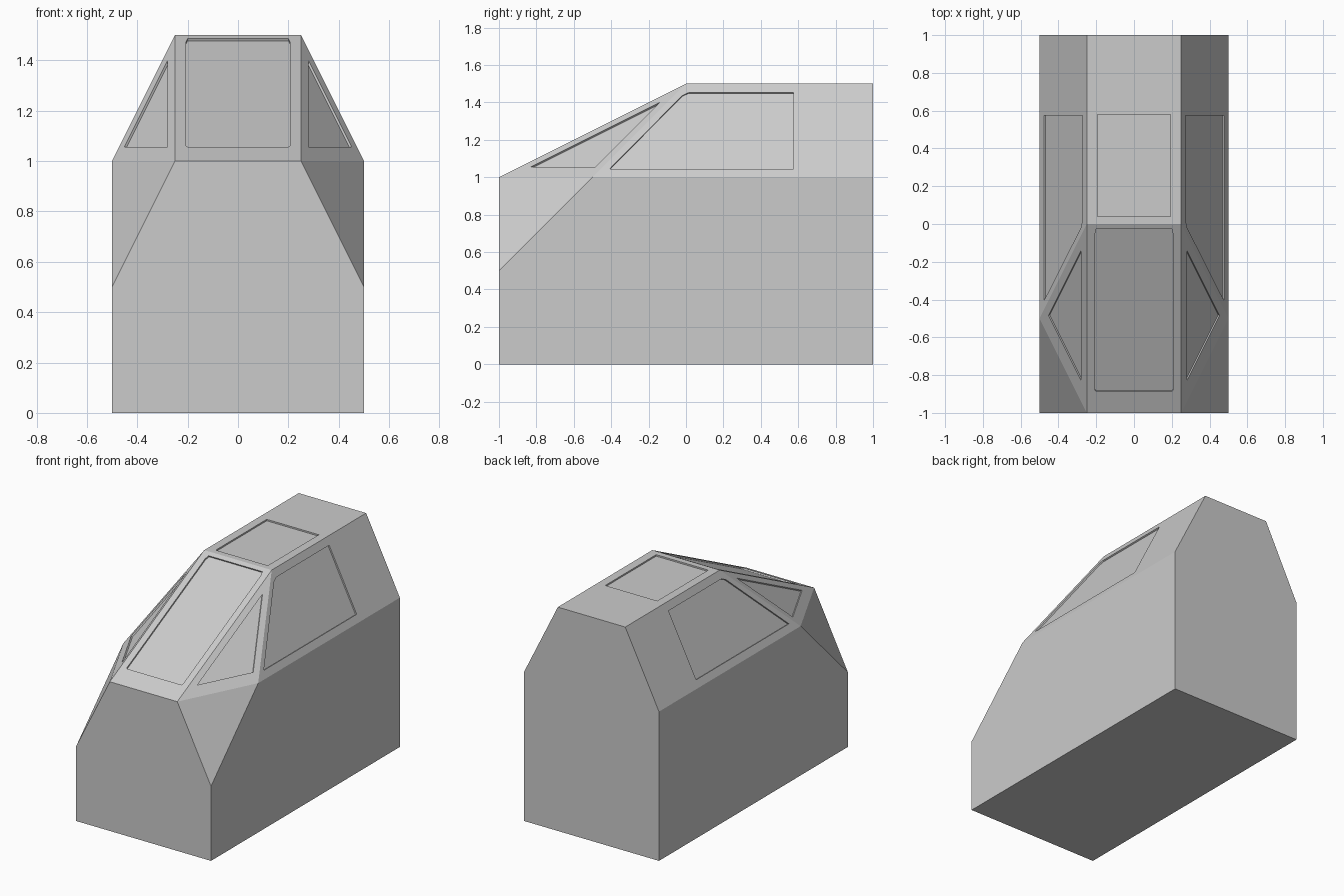
import bpy, bmesh
from mathutils import Vector

if "Cube" in bpy.data.objects:
    bpy.data.objects.remove(bpy.data.objects["Cube"])

DEPTH = 0.01  # recess of the window panes


def new_object(name, bm):
    bmesh.ops.recalc_face_normals(bm, faces=bm.faces)
    mesh = bpy.data.meshes.new(name)
    bm.to_mesh(mesh)
    bm.free()
    obj = bpy.data.objects.new(name, mesh)
    bpy.context.collection.objects.link(obj)
    return obj


# Body: convex hull of the half outline mirrored in x
half = [(.5, -1, 0), (.5, 1, 0), (.5, 1, 1), (.25, 1, 1.5), (.25, 0, 1.5),
        (.25, -1, 1), (.5, -1, .5), (.5, -.5, 1)]
bm = bmesh.new()
for s in (1, -1):
    for x, y, z in half:
        bm.verts.new((s * x, y, z))
bmesh.ops.convex_hull(bm, input=bm.verts)
bmesh.ops.dissolve_limit(bm, angle_limit=0.01, verts=bm.verts, edges=bm.edges)
body = new_object("cabin_body", bm)


def add_window(bm, outline, normal):
    """Prism that straddles the surface and digs DEPTH into it."""
    n = Vector(normal).normalized()
    rings = [[bm.verts.new(Vector(p) + n * d) for p in outline]
             for d in (0.03, -DEPTH)]
    for r in rings:
        bm.faces.new(r)
    for i in range(len(outline)):
        j = (i + 1) % len(outline)
        bm.faces.new((rings[0][i], rings[0][j], rings[1][j], rings[1][i]))


bm = bmesh.new()

# Windscreen, with clipped corners, on the slope z = 1 + (y + 1) / 2
right = [(.2, -.887), (.207, -.88), (.207, -.055), (.2, -.027)]
screen = right + [(-x, y) for x, y in reversed(right)]
add_window(bm, [(x, y, 1.5 + y / 2) for x, y in screen], (0, -1, 2))

# Roof window
add_window(bm, [(-.193, .04, 1.5), (.193, .04, 1.5),
                (.193, .58, 1.5), (-.193, .58, 1.5)], (0, 0, 1))

# Side windows and triangular quarter windows, mirrored
side = [(-.408, 1.045), (-.02, 1.437), (.015, 1.453), (.575, 1.453), (.575, 1.045)]
quarter = [(.28, -.14, 1.4), (.28, -.83, 1.055), (.4525, -.485, 1.055)]
for s in (1, -1):
    add_window(bm, [(s * (1 - z / 2), y, z) for y, z in side], (s * 2, 0, 1))
    add_window(bm, [(s * x, y, z) for x, y, z in quarter], (s * 2, -1, 2))

cutter = new_object("window_cutter", bm)
cutter.hide_render = True

# Cut the recesses, bake the result and drop the cutter
cut = body.modifiers.new("window_recesses", 'BOOLEAN')
cut.operation = 'DIFFERENCE'
cut.solver = 'EXACT'
cut.object = cutter
deps = bpy.context.evaluated_depsgraph_get()
body_mesh = bpy.data.meshes.new_from_object(body.evaluated_get(deps))
body.modifiers.clear()
body.data = body_mesh
bpy.data.objects.remove(cutter)
